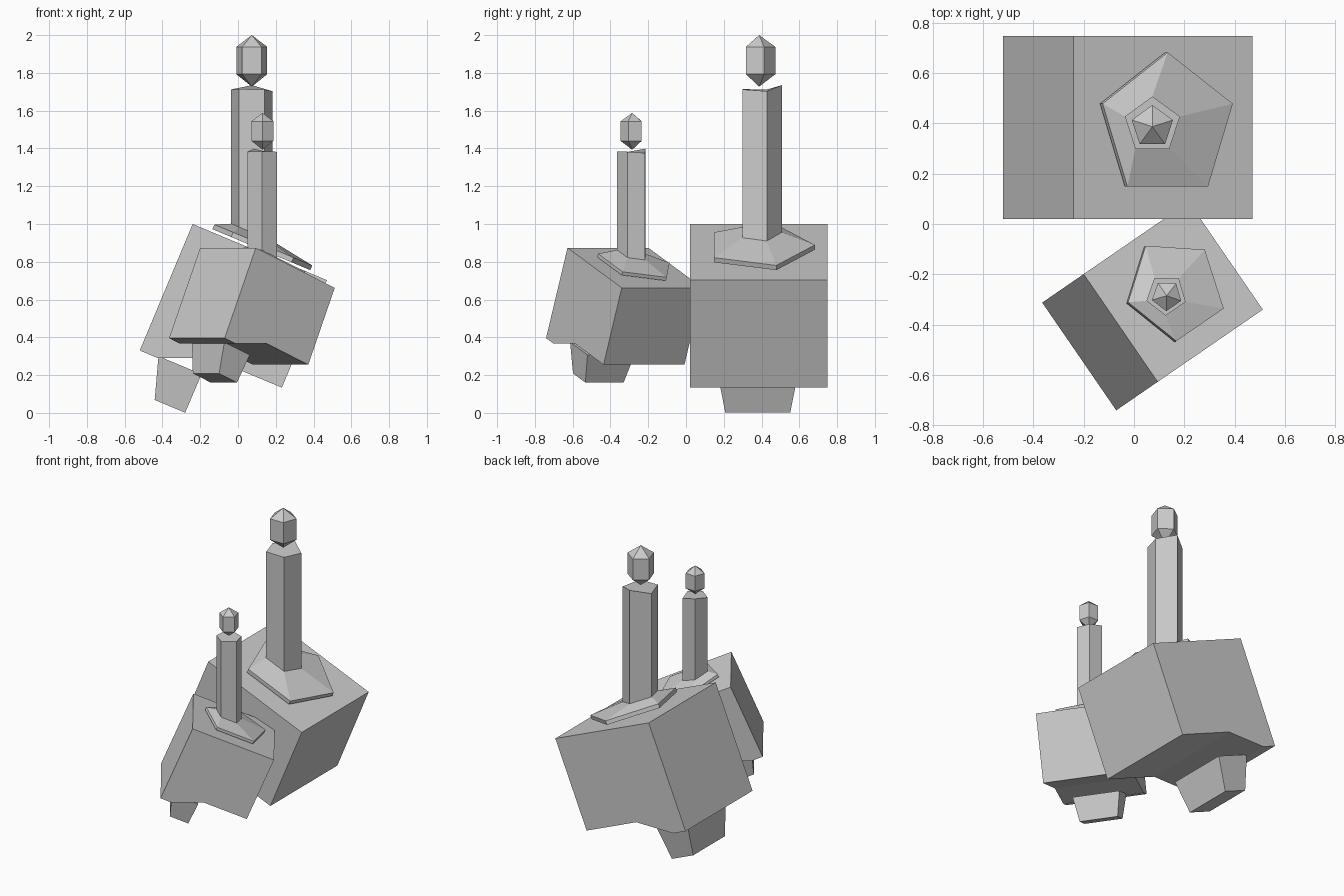
import bpy, bmesh
from math import sin, cos, pi, radians
from mathutils import Matrix, Vector

if "Cube" in bpy.data.objects:
    bpy.data.objects.remove(bpy.data.objects["Cube"])

TILT = radians(22.7)
CX, CY = 0.073, 0.387          # vertical axis of the pillar


def tilted(u, y, n):
    """Point on the tilted block: u along its top, n out of its top."""
    return Vector((-0.24 + u * cos(TILT) + n * sin(TILT), y,
                   1.0 - u * sin(TILT) + n * cos(TILT)))


def penta(r):
    return [(r * cos(pi / 2 + i * 2 * pi / 5), r * sin(pi / 2 + i * 2 * pi / 5)) for i in range(5)]


def loft(name, rings, matrix):
    """Skin equal-length rings (a one-point ring is a tip) and cap the ends."""
    bm = bmesh.new()
    loops = [[bm.verts.new(p) for p in ring] for ring in rings]
    for a, b in zip(loops, loops[1:]):
        n = max(len(a), len(b))
        for i in range(n):
            j = (i + 1) % n
            if len(a) == 1:
                bm.faces.new((a[0], b[j], b[i]))
            elif len(b) == 1:
                bm.faces.new((a[i], a[j], b[0]))
            else:
                bm.faces.new((a[i], a[j], b[j], b[i]))
    for end in (loops[0], loops[-1]):
        if len(end) > 2:
            bm.faces.new(end)
    bmesh.ops.recalc_face_normals(bm, faces=bm.faces)
    mesh = bpy.data.meshes.new(name)
    bm.to_mesh(mesh)
    bm.free()
    mesh.transform(matrix)
    obj = bpy.data.objects.new(name, mesh)
    bpy.context.collection.objects.link(obj)


def on_plane(x, n):
    """Height of the tilted plane offset n from the block top, at world x."""
    u = (x + 0.24 - n * sin(TILT)) / cos(TILT)
    return 1.0 - u * sin(TILT) + n * cos(TILT)


def build(prefix, m):
    # leaning block with a deeper lip along one side
    profile = [(0, 0), (0.77, 0), (0.77, -0.617), (0.36, -0.617), (0.103, -0.726), (0, -0.726)]
    loft(prefix + "_block", [[tilted(u, y, n) for u, n in profile] for y in (0.02, 0.748)], m)

    # tapered foot, its top sunk into the block
    def rect(u0, u1, hy, n):
        return [tilted(u, 0.38 + s * hy, n)
                for u, s in ((u0, -1), (u1, -1), (u1, 1), (u0, 1))]
    loft(prefix + "_foot", [rect(0.174, 0.349, 0.172, -0.937),
                            rect(0.103, 0.35, 0.212, -0.715)], m)

    # five-sided plate rising to the pillar
    rim = penta(0.295)
    top = [(CX + x, CY + 0.005 + y) for x, y in penta(0.115)]
    loft(prefix + "_plate", [
        [tilted(0.388 + x, 0.387 + y, 0.015) for x, y in rim],
        [tilted(0.388 + x, 0.387 + y, 0.042) for x, y in rim],
        [(x, y, on_plane(x, 0.08)) for x, y in top]], m)

    # upright pillar with an uneven top
    heights = (1.735, 1.712, 1.714, 1.712, 1.703)
    loft(prefix + "_pillar", [
        [(x, y, on_plane(x, 0.06)) for x, y in top],
        [(x, y, h) for (x, y), h in zip(top, heights)]], m)

    # faceted flame
    ring = penta(0.086)
    loft(prefix + "_flame", [[(CX, CY, 1.727)],
                             [(CX + x, CY + y, 1.793) for x, y in ring],
                             [(CX + x, CY + y, 1.938) for x, y in ring],
                             [(CX, CY, 2.0)]], m)


build("large", Matrix.Identity(4))
# smaller copy, turned about its pillar
build("small", Matrix.Translation((0.13, -0.285, 0.16)) @ Matrix.Rotation(radians(34.5), 4, 'Z')
      @ Matrix.Scale(0.714, 4) @ Matrix.Translation((-CX, -CY, 0)))
